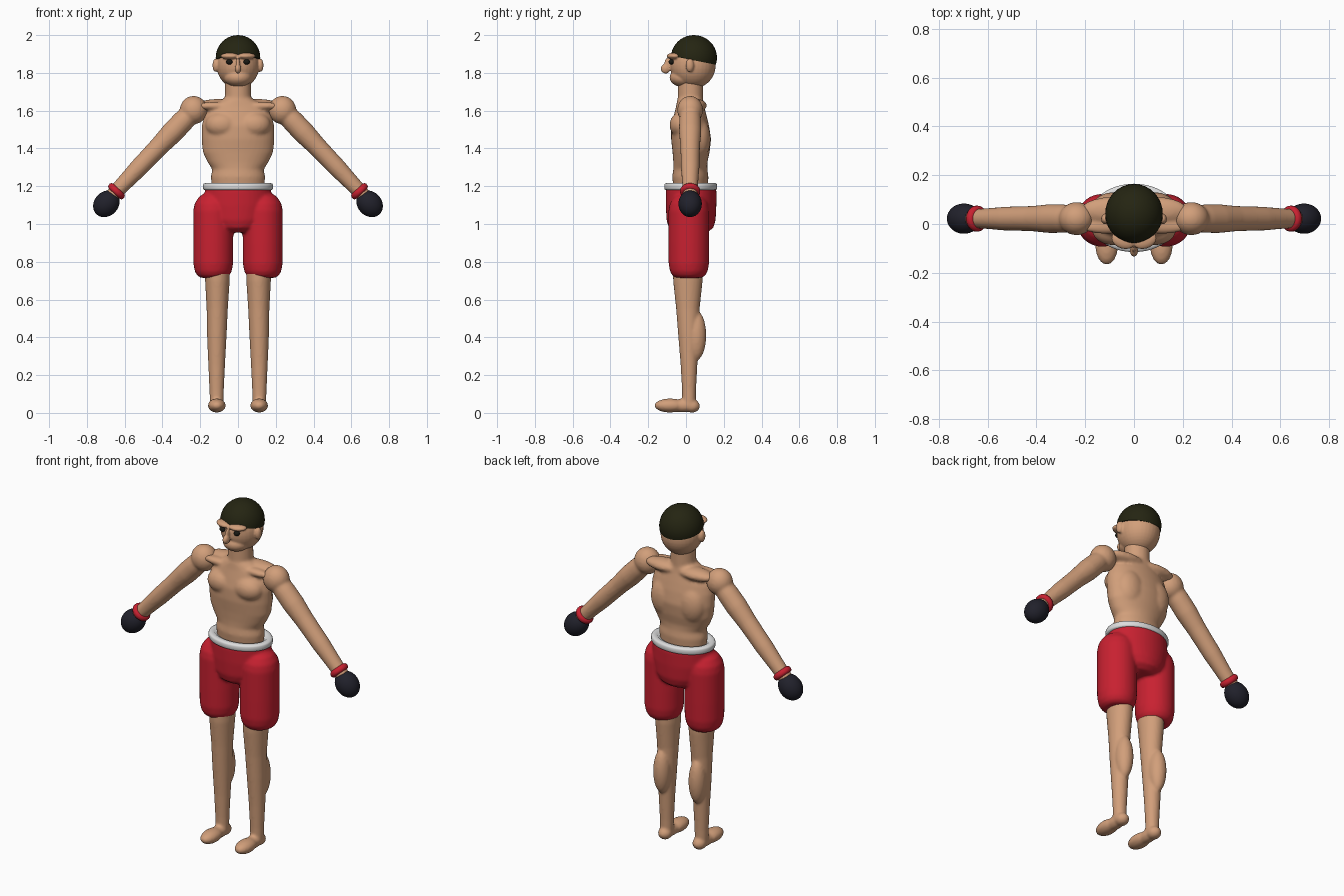
import bpy, bmesh, math
from mathutils import Matrix, Vector

if "Cube" in bpy.data.objects:
    bpy.data.objects.remove(bpy.data.objects["Cube"])


def material(name, rgb):
    m = bpy.data.materials.new(name)
    m.diffuse_color = (*rgb, 1)
    m.use_nodes = True
    m.node_tree.nodes["Principled BSDF"].inputs["Base Color"].default_value = m.diffuse_color
    return m


SKIN = material("skin", (0.64, 0.345, 0.195))
RED = material("red cloth", (0.58, 0.015, 0.03))
WHITE = material("white band", (0.72, 0.72, 0.72))
DARK = material("glove black", (0.015, 0.015, 0.024))
HAIR = material("hair", (0.018, 0.018, 0.006))
EYE = material("eye", (0.01, 0.01, 0.007))


def ball(bm, c, r, rot=None):
    m = Matrix.Translation(c) @ (rot or Matrix()) @ Matrix.Diagonal((*r, 1))
    bmesh.ops.create_uvsphere(bm, u_segments=32, v_segments=20, radius=1, matrix=m)


def loft(bm, rings, matrix=Matrix(), n=40):
    """Closed tube through elliptical rings (x, y, z, rx, ry)."""
    loops = []
    for x, y, z, rx, ry in rings:
        loops.append([bm.verts.new(matrix @ Vector((
            x + rx * math.cos(2 * math.pi * i / n),
            y + ry * math.sin(2 * math.pi * i / n), z))) for i in range(n)])
    for a, b in zip(loops, loops[1:]):
        for i in range(n):
            j = (i + 1) % n
            bm.faces.new((a[i], a[j], b[j], b[i]))
    bm.faces.new(loops[0][::-1])
    bm.faces.new(loops[-1])


def finish(name, bm, mat, voxel=0, smooth=4, mirror=False):
    bmesh.ops.recalc_face_normals(bm, faces=bm.faces)
    me = bpy.data.meshes.new(name)
    bm.to_mesh(me)
    bm.free()
    me.materials.append(mat)
    ob = bpy.data.objects.new(name, me)
    bpy.context.collection.objects.link(ob)
    bpy.context.view_layer.objects.active = ob
    ob.select_set(True)
    bpy.ops.object.shade_smooth_by_angle(angle=math.radians(50))
    ob.select_set(False)
    if voxel:
        r = ob.modifiers.new("blend", 'REMESH')
        r.mode, r.voxel_size, r.use_smooth_shade = 'VOXEL', voxel, True
        s = ob.modifiers.new("soften", 'SMOOTH')
        s.factor, s.iterations = 0.5, smooth
    if mirror:
        m = ob.modifiers.new("mirror", 'MIRROR')
        m.use_mirror_merge = False
    return ob


# Torso: ribcage and waist, with chest muscles and a shoulder ridge
bm = bmesh.new()
loft(bm, [(0, .025, 1.16, .135, .088), (0, .023, 1.25, .144, .096),
          (0, .023, 1.29, .136, .090), (0, .023, 1.325, .160, .090),
          (0, .027, 1.38, .186, .098), (0, .027, 1.45, .193, .106),
          (0, .022, 1.52, .192, .100), (0, .022, 1.57, .180, .088),
          (0, .022, 1.62, .150, .075), (0, .022, 1.66, .085, .068)])
loft(bm, [(0, .024, 1.6, .070, .068), (0, .024, 1.78, .068, .066)])
for s in (-1, 1):
    ball(bm, (s * .085, -.022, 1.525), (.088, .065, .068))
    ball(bm, (s * .085, .07, 1.45), (.085, .060, .11))
    ball(bm, (s * .10, .055, 1.628), (.12, .055, .034))
    ball(bm, (s * .12, -.01, 1.625), (.10, .03, .022))
finish("torso", bm, SKIN, .009, 5)

# Arms: shoulder ball and tapered arm
bm = bmesh.new()
shoulder = Vector((.235, .022, 1.603))
aim = Vector((.43, 0, -.452))
arm_frame = Matrix.Translation(shoulder) @ aim.to_track_quat('Z', 'Y').to_matrix().to_4x4()
ball(bm, shoulder, (.073, .068, .075))
loft(bm, [(0, 0, z, r, r) for z, r in
          ((0, .052), (.08, .058), (.16, .059), (.26, .052), (.34, .050),
           (.42, .049), (.52, .043), (.63, .038))], arm_frame)
finish("arms", bm, SKIN, .008, 4, True)

# Gloves and cuffs
bm = bmesh.new()
ball(bm, (.697, .022, 1.107), (.062, .064, .076),
     aim.to_track_quat('Z', 'Y').to_matrix().to_4x4())
finish("gloves", bm, DARK, mirror=True)
bm = bmesh.new()
loft(bm, [(0, 0, z, r, r) for z, r in
          ((.575, .040), (.580, .049), (.588, .053), (.598, .053), (.606, .049), (.61, .04))],
     arm_frame)
finish("cuffs", bm, RED, mirror=True)

# Legs: tapered leg, calf and foot
bm = bmesh.new()
loft(bm, [(.112, .010, .85, .068, .08), (.109, .010, .70, .065, .078),
          (.110, .010, .55, .056, .062), (.112, .014, .42, .052, .056),
          (.113, .016, .25, .044, .044), (.113, .016, .12, .038, .037),
          (.113, .016, .04, .036, .036)])
ball(bm, (.115, .055, .41), (.048, .052, .13))
ball(bm, (.112, -.085, .039), (.047, .082, .037))
ball(bm, (.112, -.02, .038), (.037, .09, .035))
ball(bm, (.112, .032, .036), (.038, .042, .035))
finish("legs", bm, SKIN, .008, 3, True)

# Shorts: pelvis with two rounded trouser legs
bm = bmesh.new()
loft(bm, [(0, .027, .955, .09, .085), (0, .027, .98, .13, .118),
          (0, .027, 1.02, .16, .130), (0, .027, 1.10, .178, .134),
          (0, .027, 1.19, .174, .134)])
for s in (-1, 1):
    loft(bm, [(s * .131, .015, z, r, r * 1.02) for z, r in
              ((.715, .066), (.727, .085), (.75, .098), (.79, .105), (.9, .106),
               (1.07, .106), (1.11, .098), (1.145, .075), (1.16, .05))])
finish("shorts", bm, RED, .009, 4)

# Waistband
bm = bmesh.new()
loft(bm, [(0, .025, z, r, r - .045) for z, r in
          ((1.178, .168), (1.182, .182), (1.188, .185), (1.207, .185),
           (1.213, .182), (1.217, .172), (1.217, .155), (1.205, .143))], n=64)
finish("waistband", bm, WHITE)

# Head: skull, jaw, brow, nose and ears
bm = bmesh.new()
ball(bm, (0, .037, 1.84), (.113, .120, .123))
ball(bm, (0, -.012, 1.775), (.074, .075, .050))
ball(bm, (0, -.108, 1.822), (.017, .026, .026))
ball(bm, (0, -.098, 1.845), (.011, .018, .035))
for s in (-1, 1):
    ball(bm, (s * .045, -.067, 1.889), (.05, .034, .017), Matrix.Rotation(s * .35, 4, 'Z'))
    ball(bm, (s * .118, .02, 1.84), (.017, .022, .036))
finish("head", bm, SKIN, .0055, 3)

# Eyes
bm = bmesh.new()
ball(bm, (.046, -.077, 1.858), (.017, .015, .014))
finish("eyes", bm, EYE, mirror=True)

# Hair cap, cut along a line falling towards the back
bm = bmesh.new()
ball(bm, (0, .042, 1.88), (.118, .122, .12))
cut = bmesh.ops.bisect_plane(bm, geom=bm.verts[:] + bm.edges[:] + bm.faces[:],
                             plane_co=(0, .04, 1.867), plane_no=(0, .2, 1), clear_inner=True)
bmesh.ops.holes_fill(bm, edges=[e for e in bm.edges if e.is_boundary])
finish("hair", bm, HAIR)
